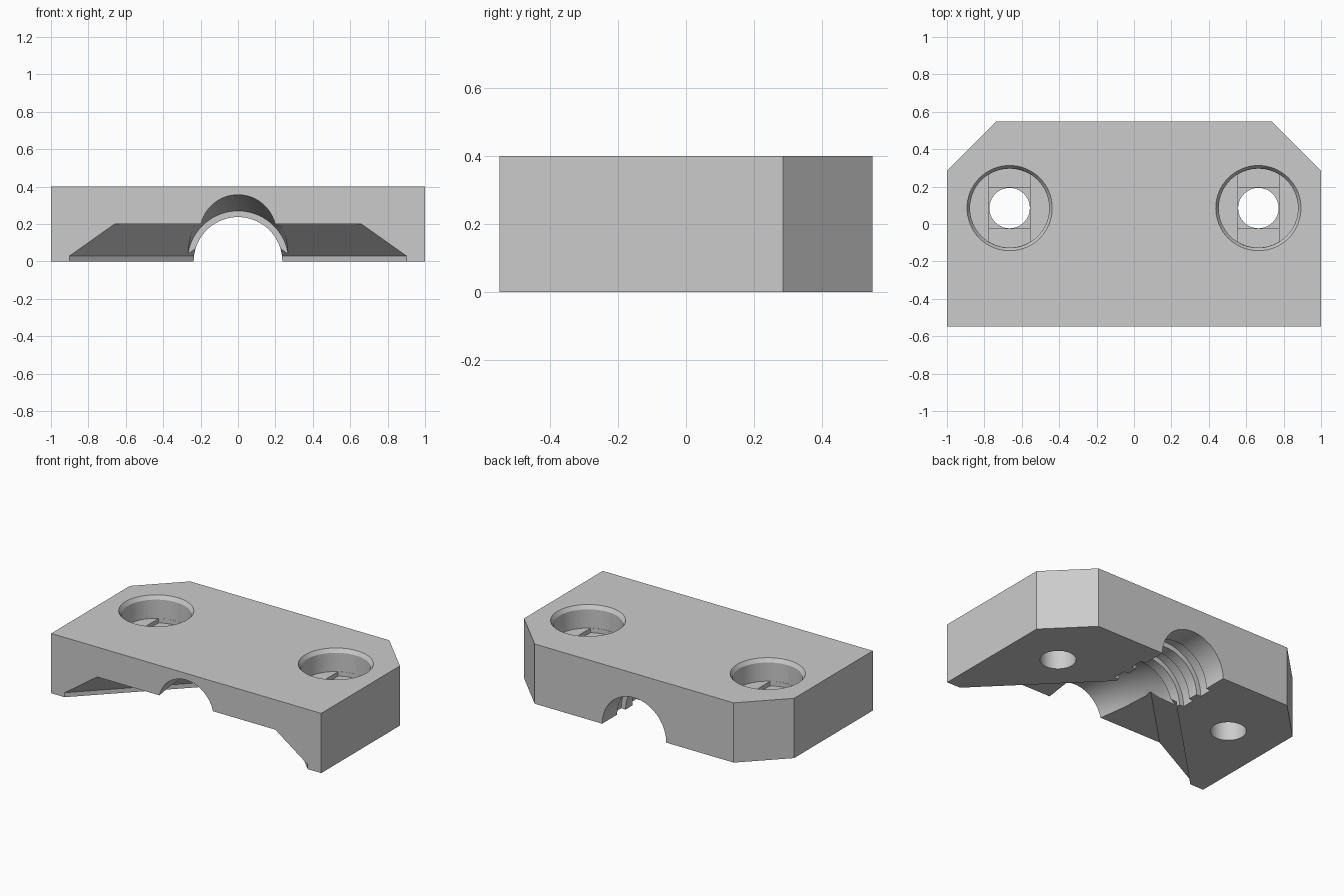
import bpy, bmesh
from math import cos, sin, pi, radians

cube = bpy.data.objects.get("Cube")
if cube:
    bpy.data.objects.remove(cube, do_unlink=True)

grey = bpy.data.materials.new("light_grey")
grey.use_nodes = True
grey.diffuse_color = (0.6, 0.6, 0.6, 1)
grey.node_tree.nodes["Principled BSDF"].inputs["Base Color"].default_value = (0.6, 0.6, 0.6, 1)


def loft(name, rings):
    """Solid skinned through rings that all have the same number of points."""
    bm = bmesh.new()
    loops = [[bm.verts.new(p) for p in ring] for ring in rings]
    n = len(loops[0])
    for a, b in zip(loops, loops[1:]):
        for i in range(n):
            j = (i + 1) % n
            bm.faces.new((a[i], a[j], b[j], b[i]))
    bm.faces.new(loops[0][::-1])
    bm.faces.new(loops[-1])
    bmesh.ops.recalc_face_normals(bm, faces=bm.faces)
    mesh = bpy.data.meshes.new(name)
    bm.to_mesh(mesh)
    bm.free()
    mesh.materials.append(grey)
    obj = bpy.data.objects.new(name, mesh)
    bpy.context.collection.objects.link(obj)
    return obj


def ring_y(y, r, cz, n=72):
    return [(r * cos(2 * pi * i / n), y, cz + r * sin(2 * pi * i / n)) for i in range(n)]


def ring_z(x, y, z, r, n=64):
    return [(x + r * cos(2 * pi * i / n), y + r * sin(2 * pi * i / n), z) for i in range(n)]


def box(name, x, y, hx, hy, z0, z1):
    corners = ((-hx, -hy), (hx, -hy), (hx, hy), (-hx, hy))
    return loft(name, [[(x + a, y + b, z) for a, b in corners] for z in (z0, z1)])


def combine(target, tool, operation="DIFFERENCE"):
    mod = target.modifiers.new("cut", "BOOLEAN")
    mod.operation, mod.solver, mod.object = operation, "EXACT", tool
    bpy.context.view_layer.objects.active = target
    bpy.ops.object.modifier_apply(modifier=mod.name)
    bpy.data.objects.remove(tool, do_unlink=True)


# Block with chamfered rear corners
D, H = 0.548, 0.4
outline = [(-1, -D), (1, -D), (1, 0.285), (0.737, D), (-0.737, D), (-1, 0.285)]
block = loft("clamp_block", [[(x, y, z) for x, y in outline] for z in (0, H)])

# Triangular front pocket with a sloped wall under a flat ceiling
front = -D - 0.1
pocket = loft("pocket_cutter", [
    [(-h, front, z), (h, front, z), (0, front + h, z)]
    for z, h in ((-0.1, 1.0), (0.03, 1.0), (0.2, 0.76))])
combine(block, pocket)

# Flared mouth rising to the front, then a ribbed bore to the back: y, radius, centre height
LAND, GROOVE = 0.237, 0.27
bore = [(-0.6, 0.196, 0.16), (-D, 0.204, 0.152), (-0.36, 0.25, 0.092), (-0.17, 0.285, 0.042),
        (0.07, GROOVE, 0), (0.07, LAND, 0)]
for start in (0.14, 0.3):
    end = start + 0.09
    bore += [(start, LAND, 0), (start, GROOVE, 0), (end, GROOVE, 0), (end, LAND, 0)]
bore.append((D + 0.1, LAND, 0))
combine(block, loft("bore_cutter", [ring_y(*s) for s in bore]))

# Screw holes: bevelled counterbore, stepped slot and square, round through hole
X, Y, HOLE, HEAD = 0.665, 0.085, 0.109, 0.212
FLOOR = 0.25
for side in (-1, 1):
    x = side * X
    head = [(FLOOR, HEAD), (0.375, HEAD), (H, 0.228), (H + 0.05, 0.228)]
    combine(block, loft("head_cutter", [ring_z(x, Y, z, r) for z, r in head]))
    slot = loft("slot_cutter", [ring_z(x, Y, z, HEAD - 0.001) for z in (FLOOR - 0.03, FLOOR + 0.03)])
    combine(slot, box("slot_limit", x, Y, HOLE, 0.3, 0.1, 0.35), "INTERSECT")
    combine(block, slot)
    combine(block, box("square_cutter", x, Y, HOLE, HOLE, FLOOR - 0.06, FLOOR + 0.01))
    combine(block, loft("hole_cutter", [ring_z(x, Y, z, HOLE - 0.001) for z in (-0.1, 0.3)]))

# Smooth the round walls, keep edges crisp
bpy.ops.object.select_all(action="DESELECT")
block.select_set(True)
bpy.context.view_layer.objects.active = block
bpy.ops.object.shade_smooth_by_angle(angle=radians(25))
